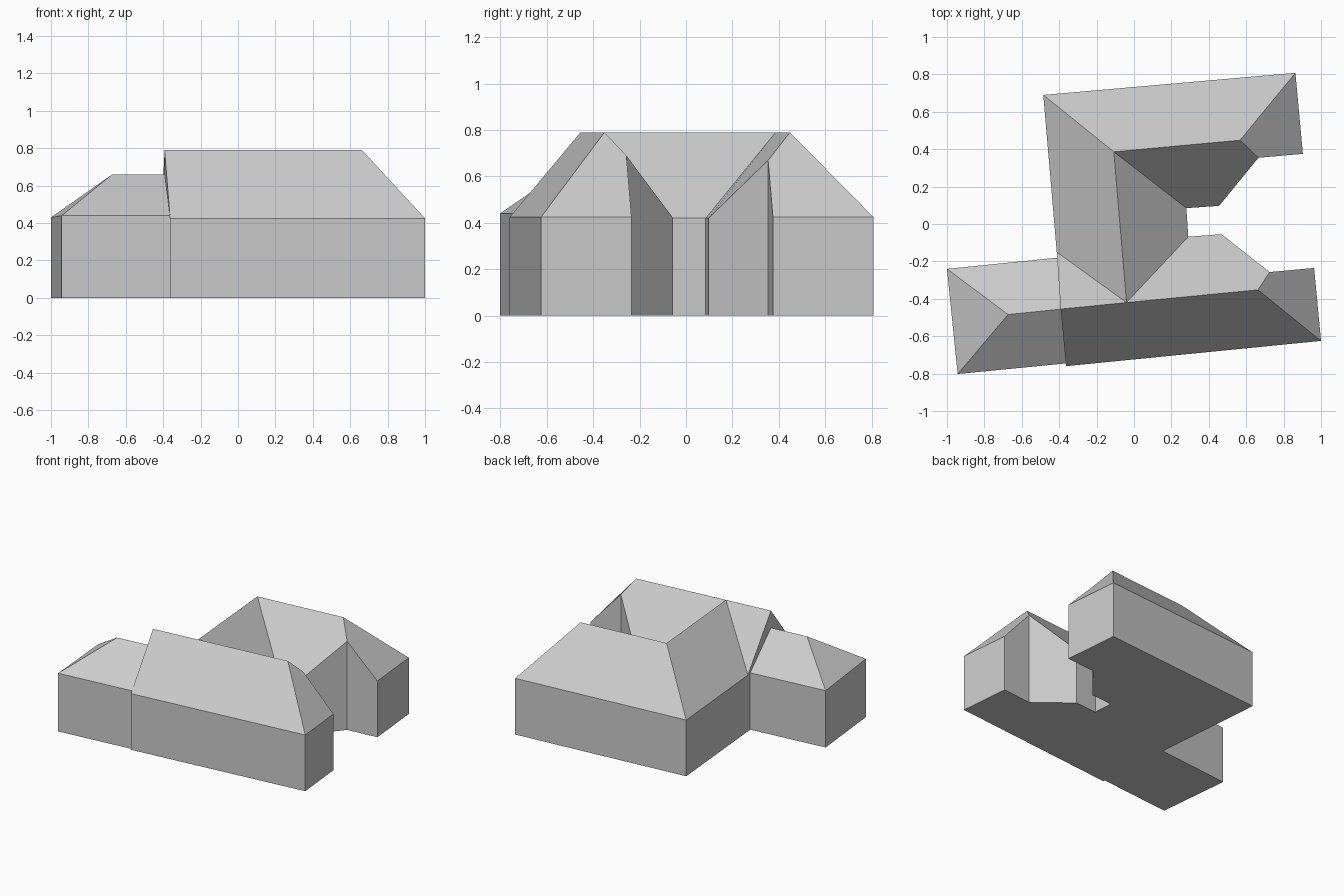
import bpy, bmesh

cube = bpy.data.objects.get("Cube")
if cube:
    bpy.data.objects.remove(cube, do_unlink=True)

# One plain grey for walls and roof
grey = bpy.data.materials.new("plain_grey")
grey.use_nodes = True
grey.diffuse_color = (0.6, 0.6, 0.6, 1)
grey.node_tree.nodes["Principled BSDF"].inputs["Base Color"].default_value = (0.6, 0.6, 0.6, 1)


def hipped_block(name, outline, ridge, slopes):
    """Walls rise from the ground to each outline point; slopes join them to the ridge."""
    bm = bmesh.new()
    top = {k: bm.verts.new(p) for k, p in outline.items()}
    base = {k: bm.verts.new((x, y, 0)) for k, (x, y, z) in outline.items()}
    top.update({k: bm.verts.new(p) for k, p in ridge.items()})
    keys = list(outline)
    for a, b in zip(keys, keys[1:] + keys[:1]):
        bm.faces.new((base[a], base[b], top[b], top[a]))
    bm.faces.new([base[k] for k in keys])
    for slope in slopes:
        bm.faces.new([top[k] for k in slope.split()])
    bmesh.ops.recalc_face_normals(bm, faces=bm.faces)
    mesh = bpy.data.meshes.new(name)
    bm.to_mesh(mesh)
    bm.free()
    mesh.materials.append(grey)
    bpy.context.collection.objects.link(bpy.data.objects.new(name, mesh))


EAVE, RIDGE = 0.425, 0.79

# C-shaped main building: two wings joined by a cross range, with a notched court
main_outline = {
    "back_west": (-0.485, 0.69, EAVE),
    "west_valley": (-0.413, -0.15, EAVE),
    "gable": (-0.392, -0.455, RIDGE),
    "front_west": (-0.363, -0.76, EAVE),
    "front_east": (1.0, -0.625, EAVE),
    "front_inner": (0.963, -0.235, EAVE),
    "front_cut": (0.725, -0.257, 0.69),
    "front_court": (0.468, -0.055, 0.42),
    "court_south": (0.29, -0.068, 0.42),
    "court_north": (0.28, 0.085, 0.42),
    "back_court": (0.455, 0.097, 0.42),
    "back_cut": (0.665, 0.354, 0.67),
    "back_inner": (0.903, 0.375, EAVE),
    "back_east": (0.863, 0.808, EAVE),
}
main_ridge = {
    "back_hip": (0.567, 0.448, RIDGE),
    "back_bend": (-0.108, 0.386, RIDGE),
    "front_bend": (-0.04, -0.42, RIDGE),
    "front_hip": (0.663, -0.352, RIDGE),
}
hipped_block("main_building", main_outline, main_ridge, [
    "back_west back_east back_hip back_bend",
    "back_east back_inner back_cut back_hip",
    "back_hip back_cut back_court court_north back_bend",
    "back_bend court_north court_south front_bend",
    "front_bend court_south front_court front_cut front_hip",
    "front_hip front_cut front_inner front_east",
    "front_east front_west gable front_bend front_hip",
    "gable west_valley front_bend",
    "west_valley back_west back_bend front_bend",
])

# Lower hipped annex against the west gable
annex_outline = {
    "back_west": (-1.0, -0.24, 0.43),
    "front_west": (-0.943, -0.802, 0.44),
    "front_east": (-0.36, -0.745, 0.44),
    "ridge_east": (-0.388, -0.455, 0.66),
    "back_east": (-0.408, -0.18, 0.43),
}
annex_ridge = {"hip": (-0.673, -0.484, 0.66)}
hipped_block("west_annex", annex_outline, annex_ridge, [
    "back_west hip front_west",
    "front_west hip ridge_east front_east",
    "back_west back_east ridge_east hip",
])
